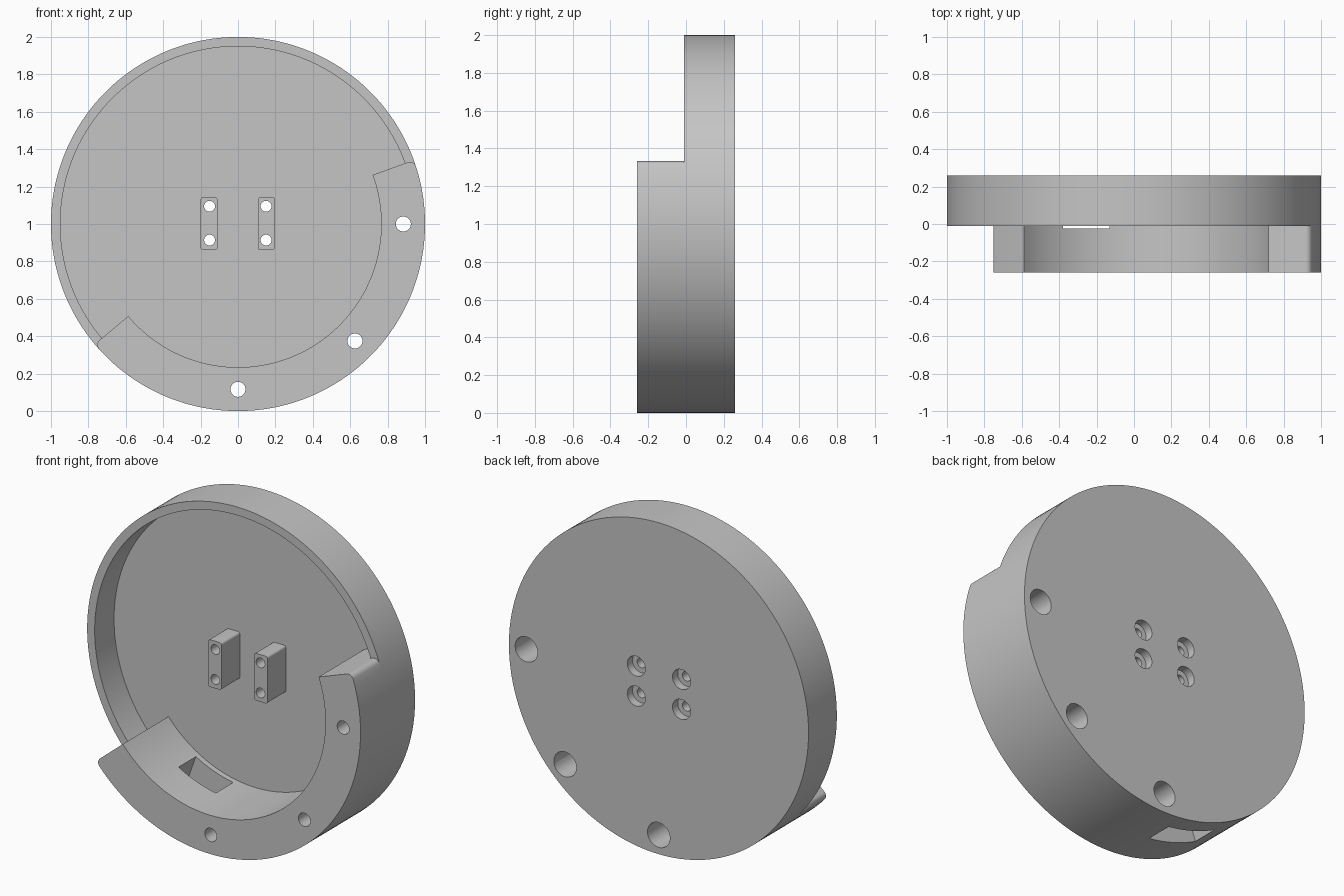
import bpy, bmesh
from math import sin, cos, radians

cube = bpy.data.objects.get("Cube")
if cube:
    bpy.data.objects.remove(cube)

grey = bpy.data.materials.new("plain grey")
grey.use_nodes = True
tone = (0.56, 0.56, 0.56, 1)
grey.diffuse_color = tone
grey.node_tree.nodes["Principled BSDF"].inputs["Base Color"].default_value = tone

CENTRE = 1.0                      # height of the disc axis
FRONT, RIM, FLOOR, BACK = -0.26, -0.01, 0.175, 0.26


def polar(r, deg, x=0, z=CENTRE):
    return x + r * cos(radians(deg)), z + r * sin(radians(deg))


def circle(r, x=0, z=CENTRE, n=180, turn=0):
    return [polar(r, turn + 360 * i / n, x, z) for i in range(n)]


def loft(name, *sections):
    """Closed solid through x-z outlines, each given with its y."""
    bm = bmesh.new()
    rings = [[bm.verts.new((x, y, z)) for x, z in outline] for outline, y in sections]
    bm.faces.new(rings[0])
    bm.faces.new(rings[-1][::-1])
    for a, b in zip(rings, rings[1:]):
        for i in range(len(a)):
            bm.faces.new((a[i - 1], a[i], b[i], b[i - 1]))
    bmesh.ops.recalc_face_normals(bm, faces=bm.faces)
    mesh = bpy.data.meshes.new(name)
    bm.to_mesh(mesh)
    bm.free()
    mesh.materials.append(grey)
    ob = bpy.data.objects.new(name, mesh)
    bpy.context.collection.objects.link(ob)
    return ob


def prism(name, outline, y0, y1):
    return loft(name, (outline, y0), (outline, y1))


def stepped_bore(name, x, z, r, head_r, step):
    """Narrow hole from the front that widens from y = step to the back."""
    thin, wide = [circle(q, x, z, 48, 2) for q in (r, head_r)]
    return loft(name, (thin, FRONT - 0.1), (thin, step), (wide, step), (wide, BACK + 0.1))


def rounded_rect(x0, x1, z0, z1, r):
    corners = [(x1 - r, z1 - r), (x0 + r, z1 - r), (x0 + r, z0 + r), (x1 - r, z0 + r)]
    return [polar(r, 90 * q + 15 * s, x, z)
            for q, (x, z) in enumerate(corners) for s in range(7)]


def arc_outline(inner, outer, fillet, start=-140, end=20):
    """Ring segment with its two outer corners rounded."""
    inside = [polar(inner, a) for a in range(end, start - 1, -2)]
    rc = outer - fillet
    trim = 57.3 * fillet / rc
    low, high = polar(rc, start + trim), polar(rc, end - trim)
    first = [polar(fillet, start - 90 + 15 * i, *low) for i in range(7)]
    last = [polar(fillet, end + 15 * i, *high) for i in range(7)]
    middle = [polar(outer, a) for a in range(start + 4, end - 3, 2)]
    return inside + first + middle + last


# Main parts
cup = prism("round_cup", circle(1), RIM, BACK)
wall_front = prism("arc_wall_front", arc_outline(0.766, 1, 0.033), FRONT, RIM)
wall_inner = prism("arc_wall_inner", arc_outline(0.766, 0.97, 0.01), RIM, FLOOR + 0.01)
posts = [prism(side + "_post", rounded_rect(x - 0.045, x + 0.045, 0.86, 1.145, 0.015),
               0, FLOOR + 0.01)
         for side, x in (("right", -0.155), ("left", 0.152))]

# Cutters: cavity, cable slot with one slanted end, wall bolt holes, post screw holes
cavity = prism("cavity_cutter", circle(0.95), RIM - 0.1, FLOOR)
slot = prism("slot_cutter", [(-0.535, -0.1), (-0.13, -0.1), (-0.13, 0.5), (-0.32, 0.5)],
             -0.025, 0.14)
bolts = [stepped_bore("bolt_cutter", *polar(0.884, a), 0.04, 0.075, -0.16)
         for a in (-90, -45, 0)]
screws = [stepped_bore("screw_cutter", x, z, 0.029, 0.06, BACK - 0.05)
          for x in (-0.152, 0.15) for z in (0.914, 1.095)]


def finish(ob, cutters):
    """Cut the openings and smooth the curved sides."""
    bpy.ops.object.select_all(action="DESELECT")
    ob.select_set(True)
    bpy.context.view_layer.objects.active = ob
    for c in cutters:
        m = ob.modifiers.new("cut", "BOOLEAN")
        m.operation, m.solver, m.object = "DIFFERENCE", "EXACT", c
        bpy.ops.object.modifier_apply(modifier=m.name)
    bpy.ops.object.shade_smooth_by_angle(angle=radians(30))


finish(cup, [cavity, slot] + bolts + screws)
finish(wall_front, [slot] + bolts)
finish(wall_inner, [slot] + bolts)
for post in posts:
    finish(post, screws)

for c in [cavity, slot] + bolts + screws:
    bpy.data.objects.remove(c)
